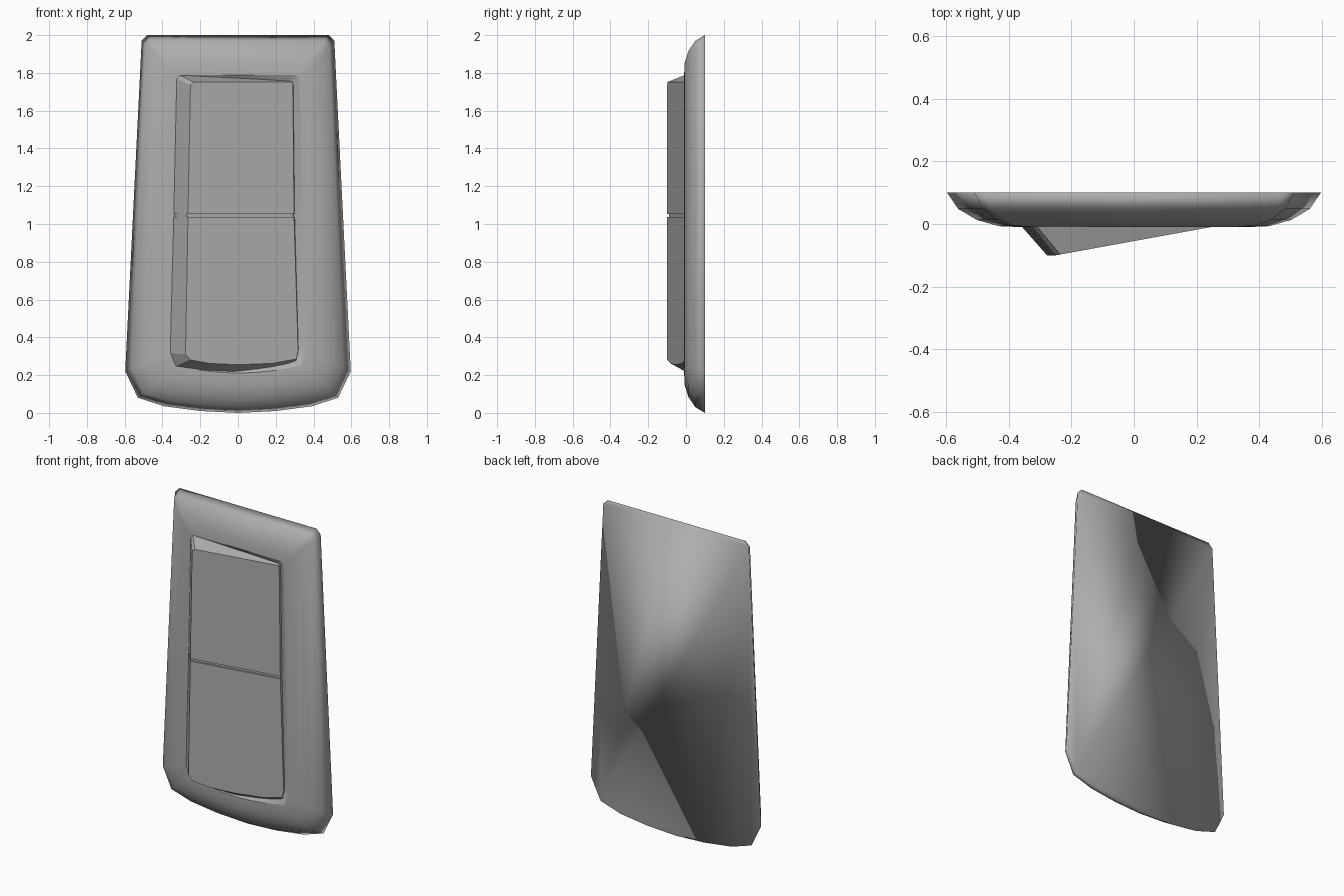
import bpy, bmesh, math

if "Cube" in bpy.data.objects:
    bpy.data.objects.remove(bpy.data.objects["Cube"])

# Mid grey plastic
grey = bpy.data.materials.new("grey_plastic")
grey.diffuse_color = (.42, .42, .42, 1)
grey.use_nodes = True
grey.node_tree.nodes["Principled BSDF"].inputs["Base Color"].default_value = grey.diffuse_color

def mirrored(half):
    """Closed outline from a half outline running top centre to bottom centre."""
    return half + [(-x, z) for x, z in reversed(half[1:-1])]

def loft(name, rings, angle, sharp_rings=()):
    """Skin matching rings of 3D points, cap both ends, crease the chosen rings."""
    bm = bmesh.new()
    loops = [[bm.verts.new(p) for p in ring] for ring in rings]
    n = len(loops[0])
    for a, b in zip(loops, loops[1:]):
        for i in range(n):
            j = (i + 1) % n
            bm.faces.new((a[i], a[j], b[j], b[i]))
    bm.faces.new(loops[0])
    bm.faces.new(loops[-1])
    bmesh.ops.recalc_face_normals(bm, faces=bm.faces)
    for f in bm.faces:
        f.smooth = True
    for k in sharp_rings:
        for i in range(n):
            bm.edges.get((loops[k][i], loops[k][(i + 1) % n])).smooth = False
    mesh = bpy.data.meshes.new(name)
    bm.to_mesh(mesh)
    bm.free()
    mesh.materials.append(grey)
    ob = bpy.data.objects.new(name, mesh)
    bpy.context.collection.objects.link(ob)
    if angle:
        bpy.ops.object.select_all(action='DESELECT')
        ob.select_set(True)
        bpy.context.view_layer.objects.active = ob
        bpy.ops.object.shade_smooth_by_angle(angle=math.radians(angle))
    return ob

# Wall plate: rounded border from outer rim to opening, then a shallow recess
outer = mirrored([(0, 2), (.48, 2), (.51, 1.97), (.597, .22), (.53, .08),
                  (.39, .035), (.2, .01), (0, 0)])
opening = mirrored([(0, 1.79), (.305, 1.79), (.325, 1.77), (.36, .33),
                    (.335, .25), (.2, .225), (.1, .215), (0, .21)])
profile = [(0, .1), (.15, .048), (.4, .013), (.7, -.007), (1, -.01)]
rings = [[(a[0] + (b[0] - a[0]) * t, y, a[1] + (b[1] - a[1]) * t)
          for a, b in zip(outer, opening)] for t, y in profile]
rings.append([(x * .87, .015, 1 + (z - 1) * .955) for x, z in opening])
loft("wall_plate", rings, None, sharp_rings=(4, 5))

# Rocker buttons: wedge, high on the left and sinking into the recess on the right
def rocker(name, face, base):
    front = [(x, max(-.1, -.1 + .182 * (x + .25)), z) for x, z in face]
    loft(name, [[(x, .022, z) for x, z in base], front], 20)

rocker("upper_rocker",
       [(-.265, 1.052), (-.252, 1.735), (-.235, 1.752), (.29, 1.752), (.297, 1.052)],
       [(-.365, 1.052), (-.350, 1.78), (-.335, 1.80), (.295, 1.757), (.302, 1.052)])
rocker("lower_rocker",
       [(-.265, 1.036), (.297, 1.036), (.318, .33), (.308, .285), (.18, .262),
        (0, .255), (-.15, .262), (-.25, .28), (-.278, .31)],
       [(-.365, 1.036), (.302, 1.036), (.322, .32), (.312, .26), (.18, .232),
        (0, .205), (-.17, .212), (-.35, .235), (-.385, .32)])

# Narrow web closing the gap between the two rockers
web = [(-.355, 1.03), (.297, 1.03), (.297, 1.058), (-.355, 1.058)]
web_face = [(-.272, 1.03), (.29, 1.03), (.29, 1.058), (-.272, 1.058)]
loft("rocker_gap_web", [[(x, .022, z) for x, z in web],
                        [(x, -.085 + .175 * (x + .25), z) for x, z in web_face]], 20)
